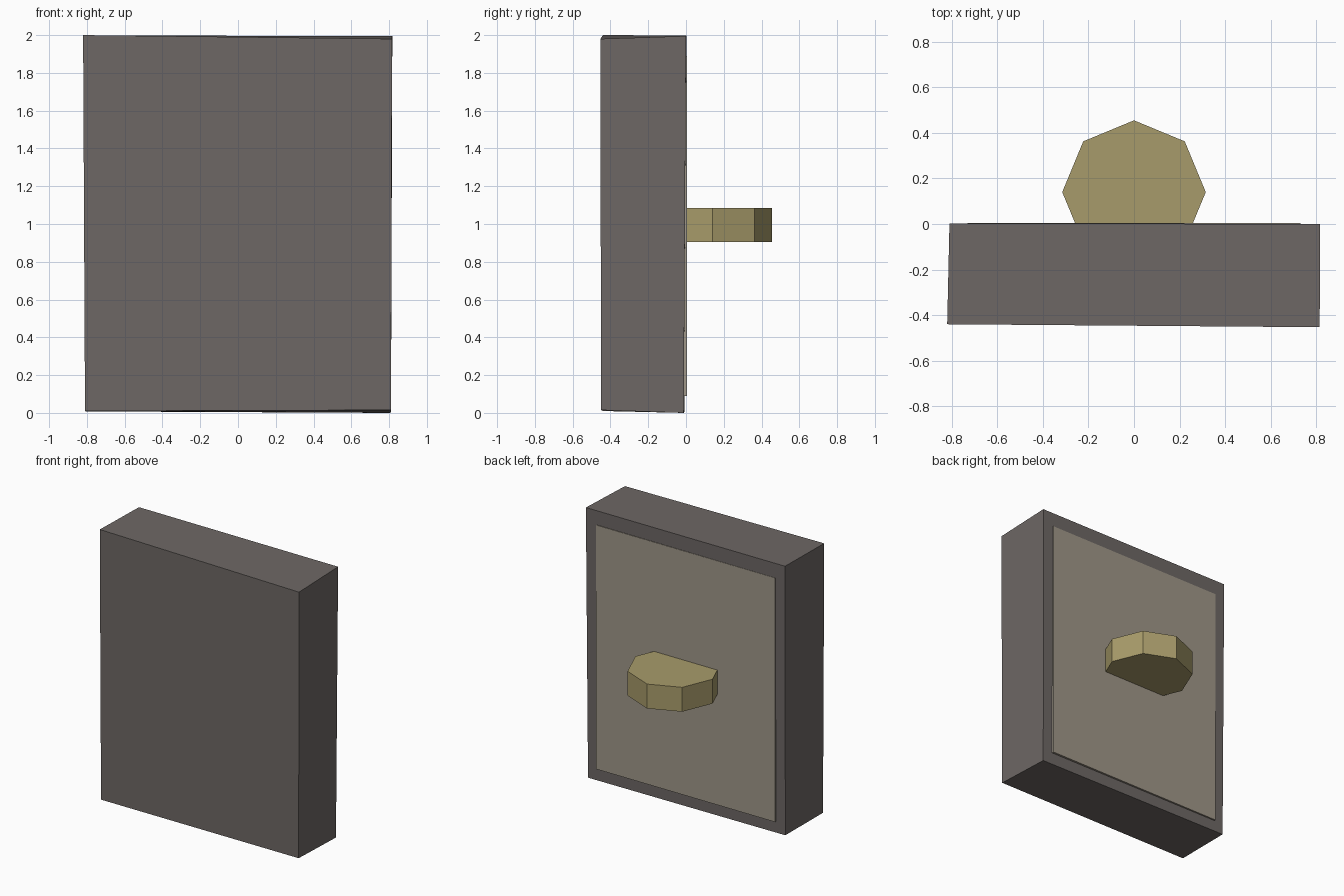
import bpy, bmesh
from math import pi
from mathutils import Matrix

if "Cube" in bpy.data.objects:
    bpy.data.objects.remove(bpy.data.objects["Cube"])


def material(name, rgb):
    m = bpy.data.materials.new(name)
    m.diffuse_color = (*rgb, 1)
    m.use_nodes = True
    m.node_tree.nodes["Principled BSDF"].inputs["Base Color"].default_value = m.diffuse_color
    return m


def finish(bm, name, mat):
    bmesh.ops.recalc_face_normals(bm, faces=bm.faces[:])
    mesh = bpy.data.meshes.new(name)
    bm.to_mesh(mesh)
    bm.free()
    mesh.materials.append(mat)
    obj = bpy.data.objects.new(name, mesh)
    bpy.context.collection.objects.link(obj)
    return obj


def box_from_corners(name, front, back, mat):
    # front and back are matching loops of four corners
    bm = bmesh.new()
    f = [bm.verts.new(c) for c in front]
    b = [bm.verts.new(c) for c in back]
    bm.faces.new(f)
    bm.faces.new(b[::-1])
    for i in range(4):
        j = (i + 1) % 4
        bm.faces.new((f[i], b[i], b[j], f[j]))
    return finish(bm, name, mat)


stone = material("stone", (0.155, 0.137, 0.13))
lining = material("lining", (0.35, 0.31, 0.25))
wood = material("wood", (0.39, 0.33, 0.145))

# Slightly uneven, hand-cut slab
box_from_corners(
    "slab",
    [(-0.81, -0.44, 0.01), (0.81, -0.45, 0.015), (0.815, -0.453, 1.98), (-0.82, -0.44, 2.0)],
    [(-0.805, -0.008, 0.008), (0.808, -0.012, 0.0), (0.817, 0.0, 1.995), (-0.81, 0.003, 1.998)],
    stone)

# Thin panel set into the back of the slab
rect = [(-0.73, 0.09), (0.73, 0.09), (0.73, 1.89), (-0.73, 1.89)]
box_from_corners("back_panel",
                 [(x, -0.03, z) for x, z in rect],
                 [(x, 0.004, z) for x, z in rect], lining)

# Octagonal handle, partly sunk into the panel
bm = bmesh.new()
bmesh.ops.create_cone(bm, cap_ends=True, segments=8, radius1=0.315, radius2=0.315,
                      depth=0.18, matrix=Matrix.Translation((0, 0.14, 0.995)))
finish(bm, "handle", wood)
